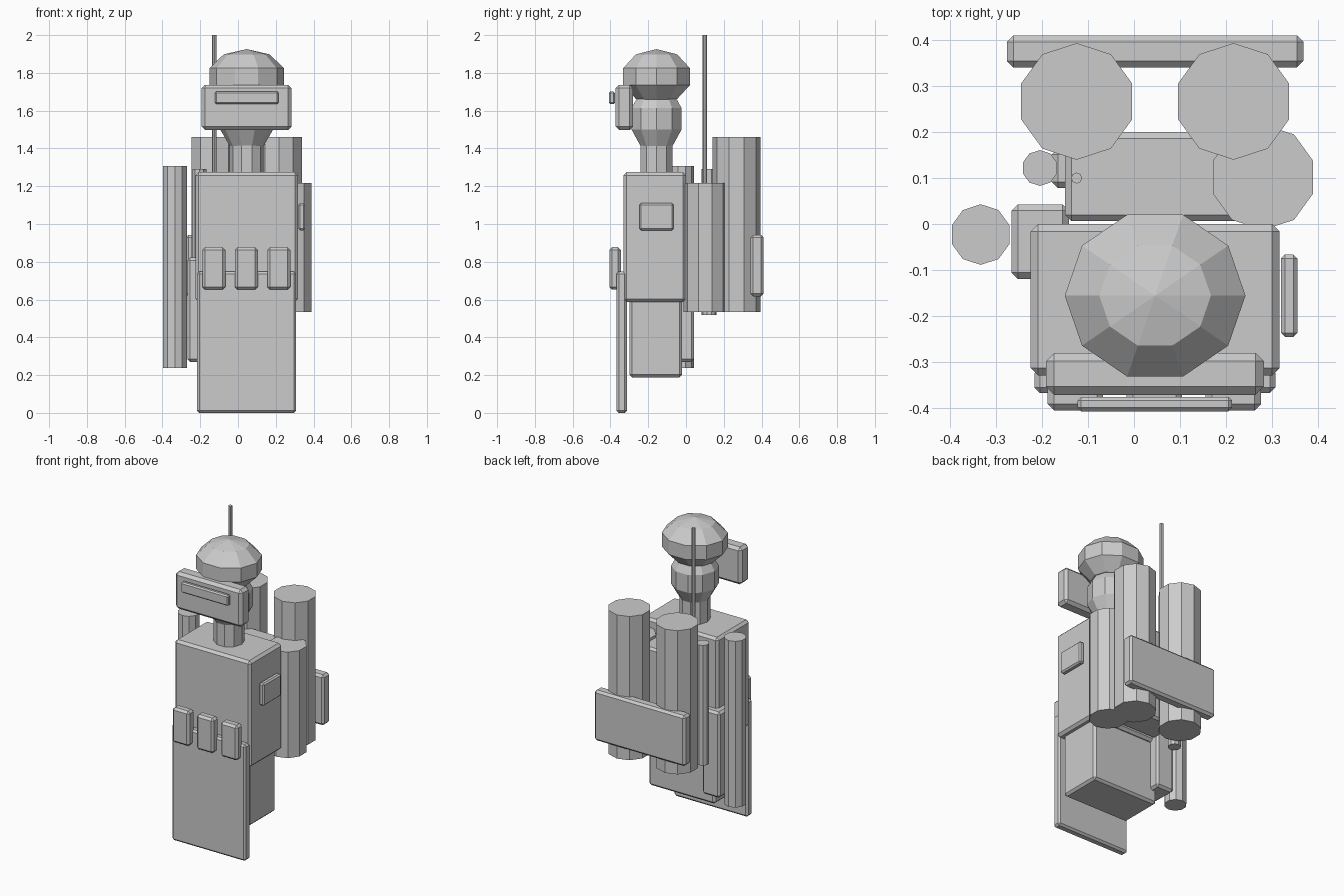
import bpy, bmesh, math

if "Cube" in bpy.data.objects:
    bpy.data.objects.remove(bpy.data.objects["Cube"])

def finish(name, bm):
    bmesh.ops.recalc_face_normals(bm, faces=bm.faces)
    me = bpy.data.meshes.new(name)
    bm.to_mesh(me)
    bm.free()
    ob = bpy.data.objects.new(name, me)
    bpy.context.collection.objects.link(ob)
    return ob

def box(name, x, y, z, bevel=0.014):
    """Chamfered box from (min, max) ranges."""
    bm = bmesh.new()
    bmesh.ops.create_cube(bm, size=1)
    for v in bm.verts:
        v.co = [(a + b) / 2 + c * (b - a) for (a, b), c in zip((x, y, z), v.co)]
    bmesh.ops.bevel(bm, geom=bm.edges[:], offset=bevel, segments=1,
                    profile=0.5, affect='EDGES')
    return finish(name, bm)

def tube(name, x, y, z0, z1, r, sides=10, phase=math.pi / 2):
    """Flat-sided cylinder with a corner at the phase angle."""
    bm = bmesh.new()
    rings = [[bm.verts.new((x + r * math.cos(phase + math.tau * i / sides),
                            y + r * math.sin(phase + math.tau * i / sides), z))
              for i in range(sides)] for z in (z0, z1)]
    for i in range(sides):
        j = (i + 1) % sides
        bm.faces.new((rings[0][i], rings[0][j], rings[1][j], rings[1][i]))
    bm.faces.new(rings[0][::-1])
    bm.faces.new(rings[1])
    return finish(name, bm)

def ball(name, centre, radii, sides=10, rows=5):
    """Low-poly ellipsoid with corners on the x axis."""
    bm = bmesh.new()
    (cx, cy, cz), (rx, ry, rz) = centre, radii
    rings = []
    for k in range(1, rows):
        t = math.pi * k / rows
        rings.append([bm.verts.new((cx + rx * math.sin(t) * math.cos(math.tau * i / sides),
                                    cy + ry * math.sin(t) * math.sin(math.tau * i / sides),
                                    cz + rz * math.cos(t))) for i in range(sides)])
    top = bm.verts.new((cx, cy, cz + rz))
    bottom = bm.verts.new((cx, cy, cz - rz))
    for i in range(sides):
        j = (i + 1) % sides
        bm.faces.new((top, rings[0][i], rings[0][j]))
        bm.faces.new((bottom, rings[-1][j], rings[-1][i]))
        for a, b in zip(rings, rings[1:]):
            bm.faces.new((a[i], b[i], b[j], a[j]))
    return finish(name, bm)

CX, CY = 0.046, -0.156   # body axis

# Body
box("torso", (-0.225, 0.317), (-0.33, 0.0), (0.588, 1.274), 0.016)
box("pelvis", (-0.19, 0.284), (-0.30, -0.02), (0.188, 0.60))
box("front_apron", (-0.217, 0.308), (-0.368, -0.313), (0.0, 0.748), 0.012)
for i in range(3):
    x = -0.188 + 0.172 * i
    box(f"belt_pouch_{i + 1}", (x, x + 0.121), (-0.406, -0.345), (0.652, 0.877))
box("side_patch", (0.32, 0.356), (-0.246, -0.066), (0.966, 1.11), 0.009)

# Head
tube("neck", CX, CY, 1.25, 1.42, 0.09, phase=0)
ball("head", (CX, CY, 1.557), (0.147, 0.146, 0.185))
ball("helmet", (CX, CY, 1.78), (0.207, 0.195, 0.146))
box("face_shield", (-0.192, 0.283), (-0.372, -0.281), (1.497, 1.737), 0.018)
box("visor_slit", (-0.123, 0.214), (-0.408, -0.377), (1.634, 1.702), 0.008)

# Back equipment
box("backpack", (-0.15, 0.243), (0.006, 0.20), (0.60, 1.20))
for side, x in (("left", -0.125), ("right", 0.217)):
    tube(f"tank_{side}", x, 0.267, 0.535, 1.46, 0.127)
box("tank_plate", (-0.277, 0.369), (0.341, 0.411), (0.617, 0.942))
tube("side_canister", 0.281, 0.102, 0.535, 1.217, 0.115)

# Left-hand gear
tube("long_roll", -0.334, -0.023, 0.238, 1.308, 0.066)
tube("thin_tube", -0.205, 0.122, 0.517, 1.29, 0.039)
box("tube_bracket", (-0.18, -0.10), (0.078, 0.165), (0.85, 1.05))
box("satchel", (-0.267, -0.142), (-0.12, 0.043), (0.27, 0.822))
tube("antenna", -0.125, 0.10, 1.05, 2.0, 0.012, 8)
